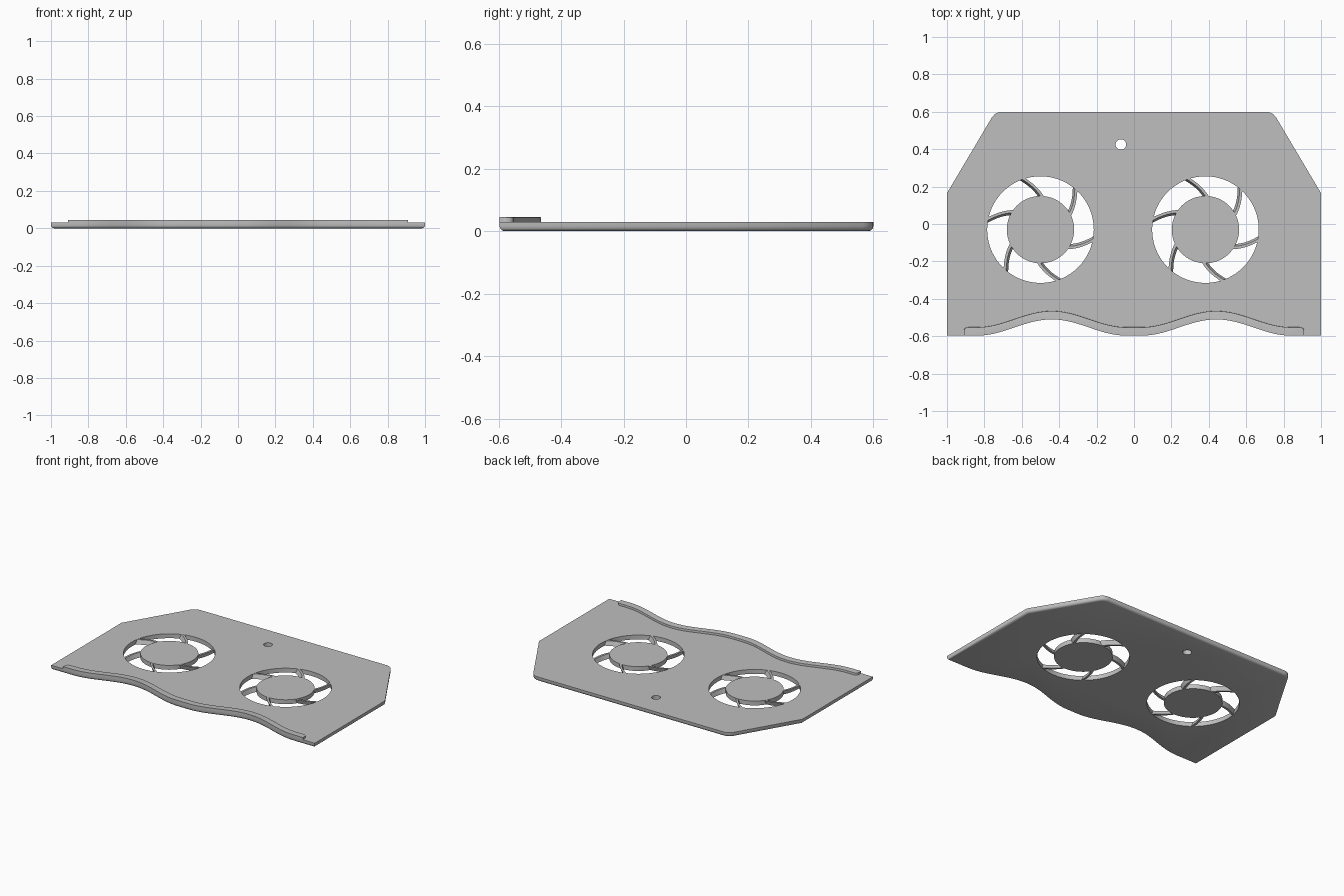
import bpy, bmesh, math
from mathutils import Vector

old = bpy.data.objects.get("Cube")
if old:
    bpy.data.objects.remove(old, do_unlink=True)

THICK = 0.03
FANS = {"left": (0.382, -0.03), "right": (-0.5, -0.03)}
RING, HUB = 0.285, 0.18

grey = bpy.data.materials.new("plain grey")
grey.use_nodes = True
grey.diffuse_color = (0.52, 0.52, 0.52, 1)
grey.node_tree.nodes["Principled BSDF"].inputs["Base Color"].default_value = (0.52, 0.52, 0.52, 1)


def make_object(name, bm):
    bmesh.ops.recalc_face_normals(bm, faces=bm.faces)
    mesh = bpy.data.meshes.new(name)
    bm.to_mesh(mesh)
    bm.free()
    mesh.materials.append(grey)
    obj = bpy.data.objects.new(name, mesh)
    bpy.context.collection.objects.link(obj)
    return obj


def smooth(obj):
    bpy.ops.object.select_all(action="DESELECT")
    obj.select_set(True)
    bpy.context.view_layer.objects.active = obj
    bpy.ops.object.shade_smooth_by_angle(angle=math.radians(35))


def prism(outline, z0, z1):
    bm = bmesh.new()
    face = bm.faces.new([bm.verts.new((x, y, z0)) for x, y in outline])
    top = bmesh.ops.extrude_face_region(bm, geom=[face])["geom"]
    verts = [g for g in top if isinstance(g, bmesh.types.BMVert)]
    bmesh.ops.translate(bm, verts=verts, vec=(0, 0, z1 - z0))
    return bm


def round_edges(bm, test, size, segments):
    edges = [e for e in bm.edges if all(test(v.co) for v in e.verts)]
    bmesh.ops.bevel(bm, geom=edges, offset=size, segments=segments, profile=0.5,
                    affect="EDGES", clamp_overlap=True)


def cylinder(name, x, y, radius, z0, z1, sides=72):
    ring = [(x + radius * math.cos(math.tau * i / sides),
             y + radius * math.sin(math.tau * i / sides)) for i in range(sides)]
    return make_object(name, prism(ring, z0, z1))


# Wavy front edge: two humps with flat stretches between and beside them
def wave(x):
    t = (abs(x) - 0.44) / 0.40
    return -0.597 + (0.0435 * (1 + math.cos(math.pi * t)) if abs(t) < 1 else 0)


# Corner arc tangent to two straight edges
def fillet(a, corner, b, cut, steps=6):
    a, c, b = Vector(a), Vector(corner), Vector(b)
    p, q = c + (a - c).normalized() * cut, c + (b - c).normalized() * cut
    return [tuple(p.lerp(c, i / steps).lerp(c.lerp(q, i / steps), i / steps))
            for i in range(steps + 1)]


# Base plate with rounded underside edges
wave_xs = [-0.84 + 1.68 * i / 56 for i in range(57)]
outline = [(-1, -0.597)] + [(x, wave(x)) for x in wave_xs] + [(1, -0.597), (1, 0.165)]
back = fillet((1, 0.165), (0.742, 0.6), (0, 0.6), 0.04)
outline += back + [(-x, y) for x, y in reversed(back)] + [(-1, 0.165)]
bm = prism(outline, 0, THICK)
round_edges(bm, lambda co: co.z < 0.001, 0.016, 3)
plate = make_object("base_plate", bm)

# Fan openings and screw hole
cutters = [cylinder(f"{side}_cutter", x, y, RING, -0.1, 0.1) for side, (x, y) in FANS.items()]
cutters.append(cylinder("screw_cutter", -0.07, 0.425, 0.028, -0.1, 0.1, 32))
bpy.context.view_layer.objects.active = plate
for cutter in cutters:
    cutter.hide_render = True
    mod = plate.modifiers.new("hole", "BOOLEAN")
    mod.operation = "DIFFERENCE"
    mod.solver = "EXACT"
    mod.object = cutter
    bpy.ops.object.modifier_apply(modifier=mod.name)
    bpy.data.objects.remove(cutter, do_unlink=True)
smooth(plate)


# Curved, leaning fan blades
def blades(name, cx, cy, count=6, steps=8):
    bm = bmesh.new()
    for k in range(count):
        rings = []
        for i in range(steps + 1):
            t = i / steps
            r = HUB - 0.008 + t * (RING - HUB + 0.012)
            angle = math.radians(50 + 360 * k / count - 22 * (1 - t) ** 1.1)
            # section: top edge pair, then bottom pair shifted sideways
            section = [(-0.016, THICK - 0.0005), (0.002, THICK - 0.0005),
                       (0.016, 0.0005), (-0.002, 0.0005)]
            rings.append([bm.verts.new((cx + r * math.cos(angle + s / r),
                                        cy + r * math.sin(angle + s / r), z))
                          for s, z in section])
        for a, b in zip(rings, rings[1:]):
            for j in range(4):
                n = (j + 1) % 4
                bm.faces.new((a[j], a[n], b[n], b[j]))
        bm.faces.new(rings[0])
        bm.faces.new(rings[-1])
    return make_object(name, bm)


for side, (x, y) in FANS.items():
    smooth(cylinder(f"{side}_fan_hub", x, y, HUB, 0, THICK))
    smooth(blades(f"{side}_fan_blades", x, y))

# Raised front rail following the wave, rounded along its back
END, WIDTH = 0.91, 0.045
xs = [-END] + wave_xs + [END]
rear = [(x, wave(x) + WIDTH) for x in wave_xs]
corner = fillet((END, -0.597), (END, -0.597 + WIDTH), (0, -0.597 + WIDTH), 0.025)
loop = [(x, wave(x)) for x in xs] + corner + rear[::-1] + [(-x, y) for x, y in reversed(corner)]
bm = prism(loop, THICK - 0.004, 0.045)
round_edges(bm, lambda co: co.z > 0.04 and co.y > wave(co.x) + 0.01, 0.014, 4)
smooth(make_object("front_rail", bm))
